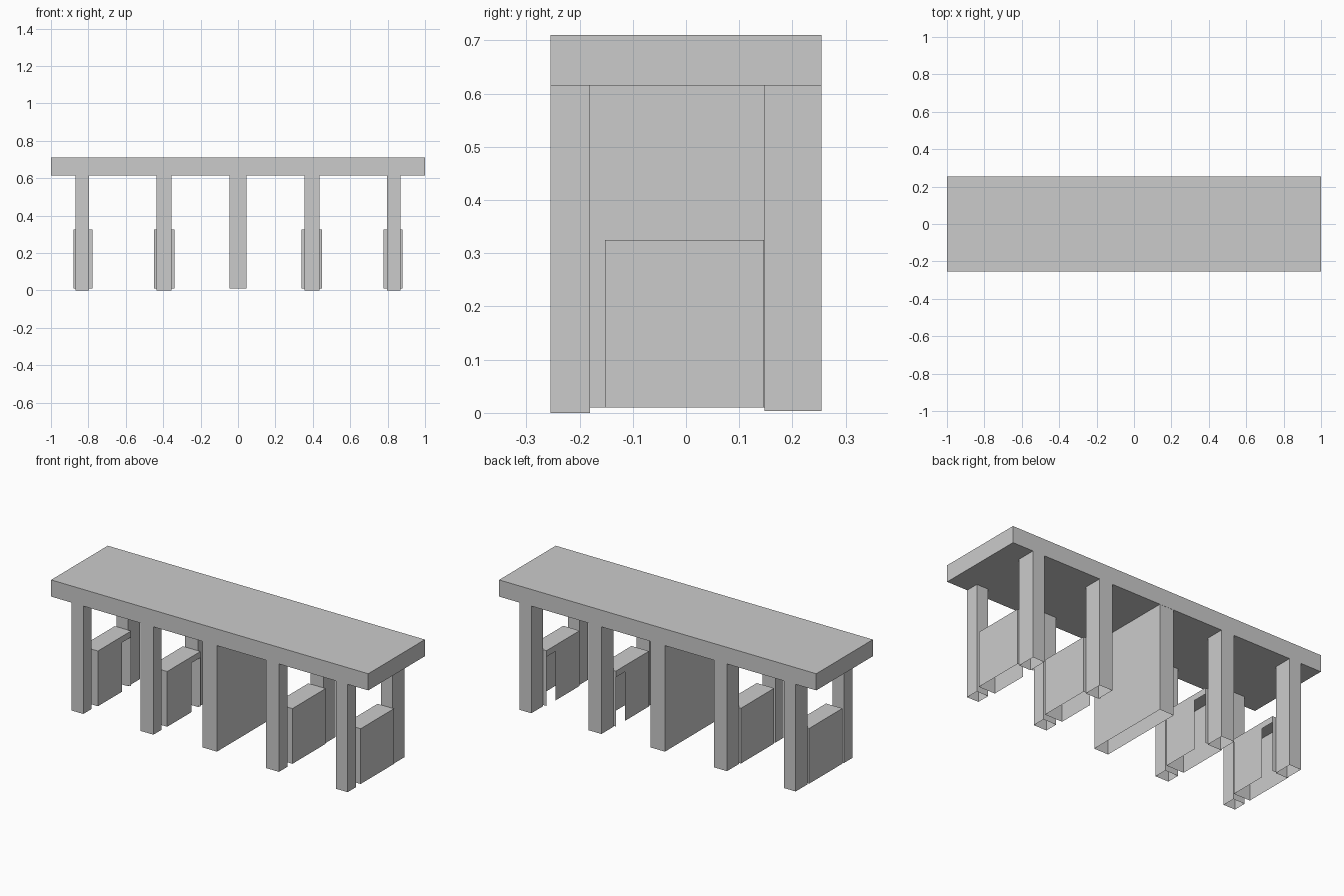
import bpy, bmesh

if "Cube" in bpy.data.objects:
    bpy.data.objects.remove(bpy.data.objects["Cube"])

Y = 0.255        # half depth of the top
UNDER = 0.615    # underside of the top


def finish(name, bm, mirrored):
    mesh = bpy.data.meshes.new(name)
    bmesh.ops.recalc_face_normals(bm, faces=bm.faces)
    bm.to_mesh(mesh)
    bm.free()
    obj = bpy.data.objects.new(name, mesh)
    bpy.context.collection.objects.link(obj)
    if mirrored:
        mod = obj.modifiers.new("mirror", 'MIRROR')
        mod.use_mirror_merge = False
    return obj


def box(name, xs, ys, zs, open_ends=False, mirrored=False):
    bm = bmesh.new()
    bmesh.ops.create_cube(bm, size=1)
    for v in bm.verts:
        v.co = [r[0] if c < 0 else r[1] for c, r in zip(v.co, (xs, ys, zs))]
    if open_ends:   # hollow shell, open at foot and under the top
        bm.normal_update()
        ends = [f for f in bm.faces if abs(f.normal.z) > 0.9]
        bmesh.ops.delete(bm, geom=ends, context='FACES_ONLY')
    return finish(name, bm, mirrored)


def low_panel(name, x_in, x_out):
    # hollow panel, open below, with a tall notch in its inner face near the back
    y0, y1, z0, z1 = -0.152, 0.147, 0.01, 0.325
    notch_y, notch_z = 0.065, 0.29
    bm = bmesh.new()
    inner = [bm.verts.new((x_in, y, z)) for y, z in
             ((y0, z0), (notch_y, z0), (notch_y, notch_z), (y1, notch_z), (y1, z1), (y0, z1))]
    foot_back = bm.verts.new((x_in, y1, z0))
    outer = [bm.verts.new((x_out, y, z)) for y, z in
             ((y0, z0), (y1, z0), (y1, z1), (y0, z1))]
    bm.faces.new(inner)
    bm.faces.new(outer)
    bm.faces.new((inner[0], inner[5], outer[3], outer[0]))              # front
    bm.faces.new((inner[5], inner[4], outer[2], outer[3]))              # top
    bm.faces.new((foot_back, inner[3], inner[4], outer[2], outer[1]))   # back
    return finish(name, bm, True)


# Long top
box("table_top", (-1, 1), (-Y, Y), (UNDER, 0.71))

# Full-depth centre support
box("centre_support", (-0.045, 0.045), (-Y + 0.001, Y - 0.001), (0.01, UNDER), open_ends=True)

# Leg pairs, each with a low panel between front and back leg
for pos, leg_x, panel_x in (("inner", (0.355, 0.437), (0.34, 0.45)),
                            ("outer", (0.797, 0.87), (0.777, 0.88))):
    box(pos + "_front_legs", leg_x, (-Y, -0.18), (0, UNDER), True, True)
    box(pos + "_back_legs", leg_x, (0.148, Y), (0.004, UNDER), True, True)
    low_panel(pos + "_low_panels", *panel_x)
